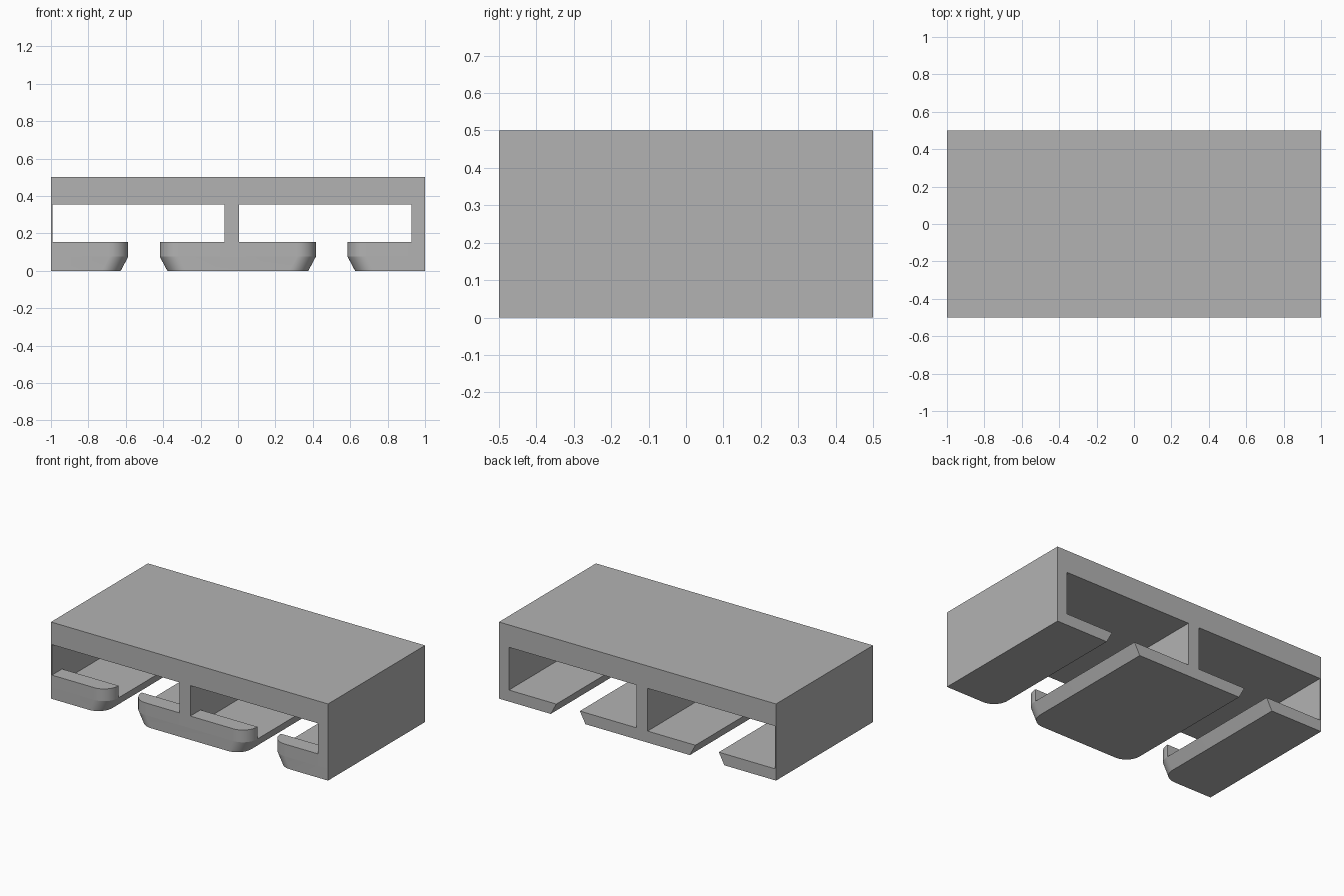
import bpy
import math

old = bpy.data.objects.get("Cube")
if old:
    bpy.data.objects.remove(old, do_unlink=True)

grey = bpy.data.materials.new("light_grey")
grey.use_nodes = True
grey.diffuse_color = (0.45, 0.45, 0.45, 1)
grey.node_tree.nodes["Principled BSDF"].inputs["Base Color"].default_value = (0.45, 0.45, 0.45, 1)

FRONT, BACK, LIP_BACK = -0.5, 0.5, -0.395
FLOOR, LIP_TOP, ROOF, TOP = 0.075, 0.155, 0.354, 0.5
RADIUS, INSET, SEGMENTS = 0.1, 0.04, 10
# Inner edges of the two channels, and of the slots under them
CHANNELS = [(-0.993, -0.073), (0.006, 0.928)]
SLOTS = [(-0.587, -0.418), (0.416, 0.586)]


def bridge(name, ring_a, ring_b):
    """Solid between two matching rings of points."""
    n = len(ring_a)
    faces = [tuple(range(n))[::-1], tuple(range(n, 2 * n))]
    faces += [(i, (i + 1) % n, (i + 1) % n + n, i + n) for i in range(n)]
    mesh = bpy.data.meshes.new(name)
    mesh.from_pydata(ring_a + ring_b, [], faces)
    mesh.materials.append(grey)
    obj = bpy.data.objects.new(name, mesh)
    bpy.context.collection.objects.link(obj)
    bpy.ops.object.select_all(action='DESELECT')
    obj.select_set(True)
    bpy.context.view_layer.objects.active = obj
    bpy.ops.object.shade_smooth_by_angle(angle=math.radians(20))
    return obj


def plan(x0, x1, back, z, round_left, round_right):
    """Plan outline, counter-clockwise, with optional rounded front corners."""
    pts = []
    for x, side, rounded in ((x0, -1, round_left), (x1, 1, round_right)):
        if not rounded:
            pts.append((x, FRONT, z))
            continue
        arc = []
        for i in range(SEGMENTS + 1):
            a = math.pi / 2 * i / SEGMENTS
            arc.append((x - side * RADIUS * (1 - math.sin(a)),
                        FRONT + RADIUS * (1 - math.cos(a)), z))
        pts += arc if side > 0 else arc[::-1]
    return pts + [(x1, back, z), (x0, back, z)]


# Roof with its three downward walls, one profile run from front to back
profile = [(-1, TOP), (-1, FLOOR)]
for x0, x1 in CHANNELS:
    profile += [(x0, FLOOR), (x0, ROOF), (x1, ROOF), (x1, FLOOR)]
profile += [(1, FLOOR), (1, TOP)]
bridge("roof_and_walls",
       [(x, BACK, z) for x, z in profile][::-1],
       [(x, FRONT, z) for x, z in profile][::-1])

# Floor flanges, undercut along the slots
edges = [-1] + [x for slot in SLOTS for x in slot] + [1]
for i, name in enumerate(("right_flange", "middle_flange", "left_flange")):
    x0, x1 = edges[2 * i], edges[2 * i + 1]
    left, right = i > 0, i < 2
    bridge(name,
           plan(x0 + INSET * left, x1 - INSET * right, BACK, 0, left, right),
           plan(x0, x1, BACK, FLOOR, left, right))

# Raised lips across the front of each channel, on both sides of its slot
for side, (c0, c1), (s0, s1) in zip(("right", "left"), CHANNELS, SLOTS):
    for end, x0, x1, at_right in (("a", c0, s0, True), ("b", s1, c1, False)):
        rings = [plan(x0, x1, LIP_BACK, z, not at_right, at_right)
                 for z in (FLOOR, LIP_TOP)]
        bridge(f"{side}_channel_lip_{end}", *rings)
